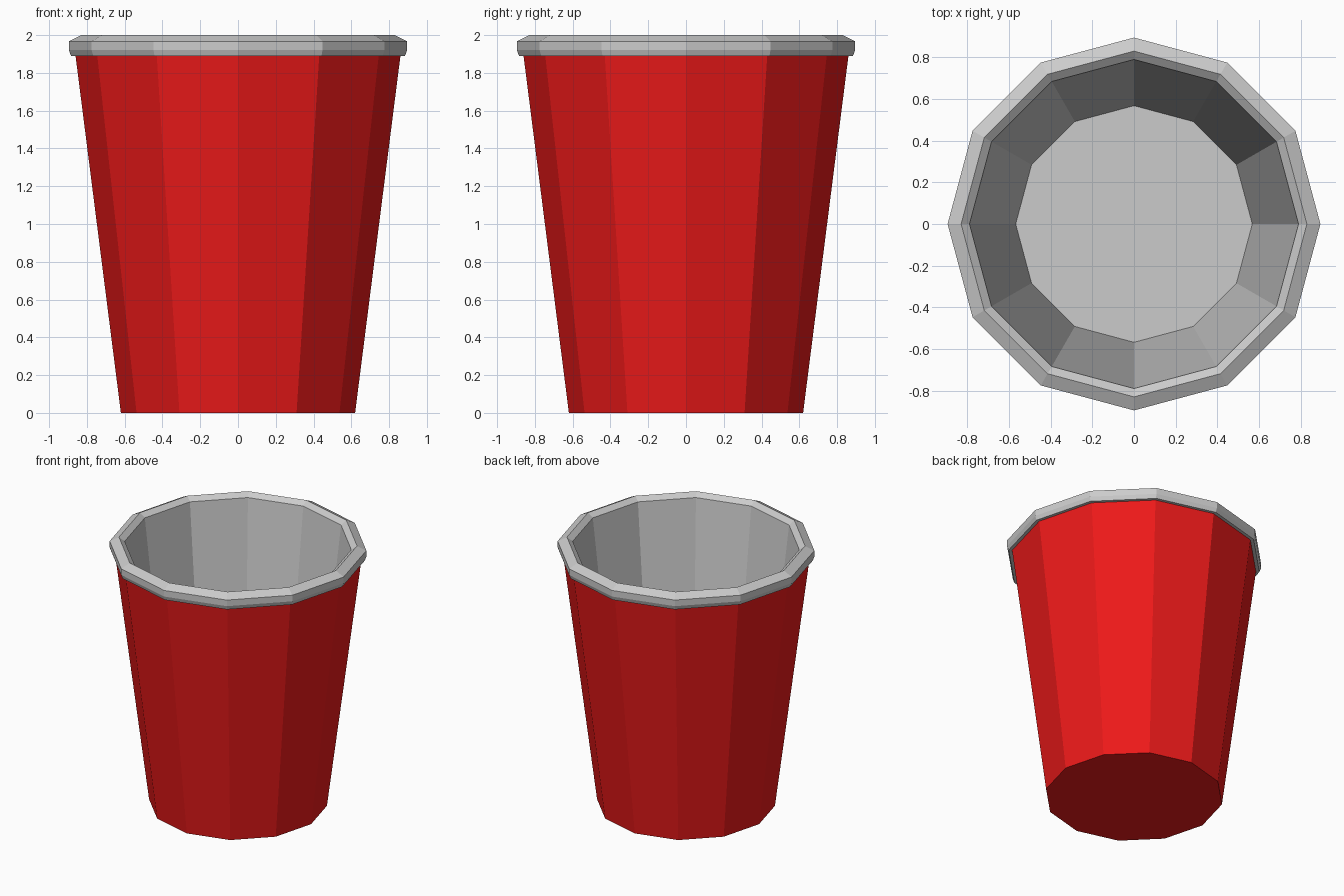
import bpy, bmesh
from math import cos, sin, tau

if "Cube" in bpy.data.objects:
    bpy.data.objects.remove(bpy.data.objects["Cube"])

SIDES = 12


def lathe(name, profile, cap):
    """Revolve (radius, z) points into a flat-sided shell; cap closes the 'first' or 'last' ring."""
    bm = bmesh.new()
    rings = [[bm.verts.new((r * cos(tau * i / SIDES), r * sin(tau * i / SIDES), z))
              for i in range(SIDES)] for r, z in profile]
    for a, b in zip(rings, rings[1:]):
        for i in range(SIDES):
            j = (i + 1) % SIDES
            bm.faces.new((a[i], a[j], b[j], b[i]))
    if cap == "first":
        bm.faces.new(rings[0][::-1])
    else:
        bm.faces.new(rings[-1])
    mesh = bpy.data.meshes.new(name)
    bm.to_mesh(mesh)
    bm.free()
    obj = bpy.data.objects.new(name, mesh)
    bpy.context.collection.objects.link(obj)
    return obj


# Red tapered outer wall with its base
wall = lathe("cup_outer_wall", [(0.62, 0.0), (0.86, 1.89)], "first")
red = bpy.data.materials.new("red")
red.diffuse_color = (0.85, 0.01, 0.01, 1)
red.use_nodes = True
red.node_tree.nodes["Principled BSDF"].inputs["Base Color"].default_value = red.diffuse_color
wall.data.materials.append(red)

# Grey rolled rim running down into the inner wall and floor
lathe("rim_and_lining", [(0.86, 1.89), (0.884, 1.89), (0.895, 1.92), (0.895, 1.967),
                         (0.83, 2.0), (0.79, 1.97), (0.568, 0.08)], "last")
